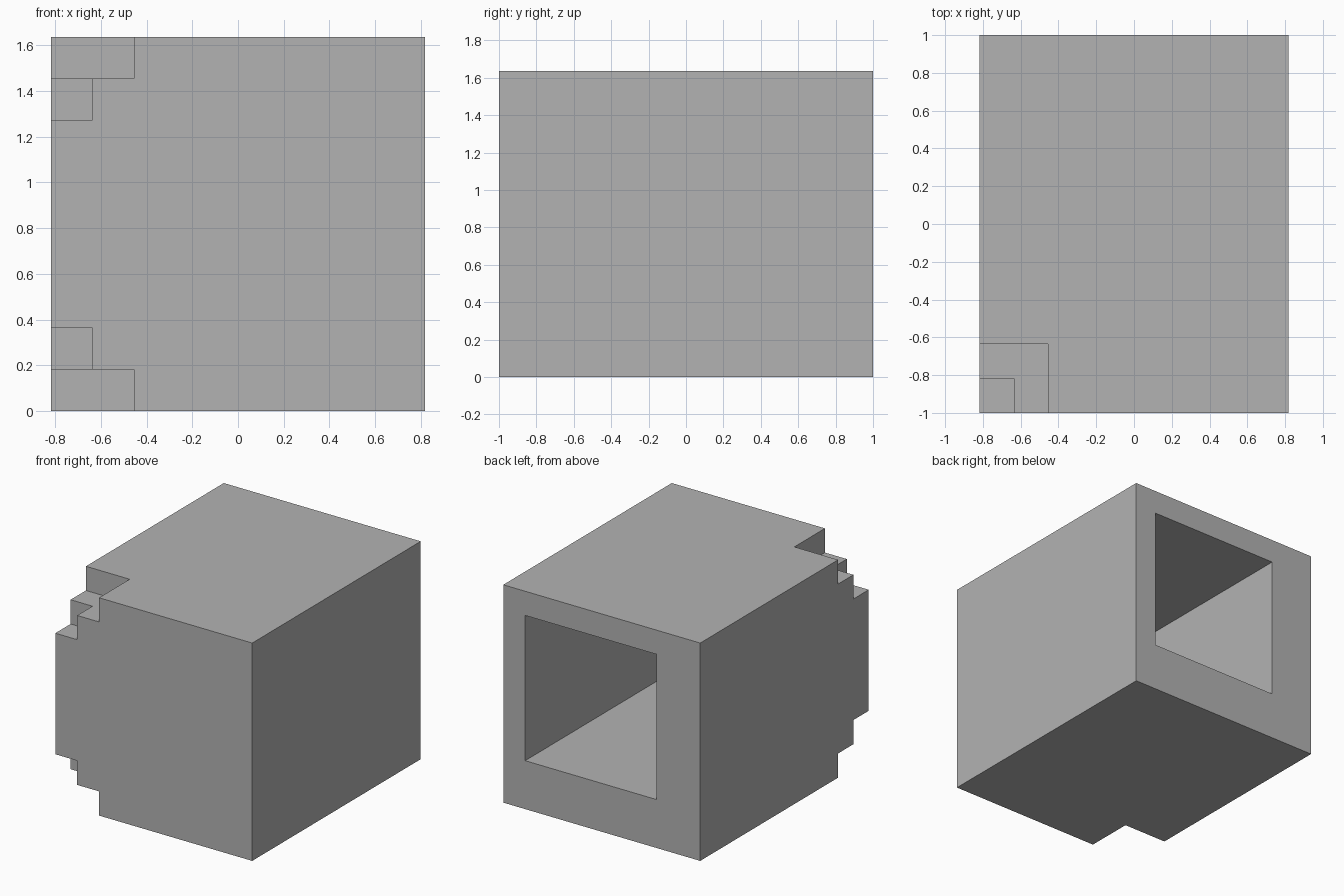
import bpy
from mathutils import Vector

if "Cube" in bpy.data.objects:
    bpy.data.objects.remove(bpy.data.objects["Cube"], do_unlink=True)

# The block is 9 x 11 x 9 cells
CELL = 2 / 11
ORIGIN = Vector((-4.5, -5.5, 0))

grey = bpy.data.materials.new("plain grey")
grey.use_nodes = True
grey.diffuse_color = (0.45, 0.45, 0.45, 1)
grey.node_tree.nodes["Principled BSDF"].inputs["Base Color"].default_value = grey.diffuse_color


def box(name, low, high):
    """Box between two corners, counted in cells."""
    low, high = Vector(low), Vector(high)
    bpy.ops.mesh.primitive_cube_add(size=1, location=((low + high) / 2 + ORIGIN) * CELL)
    obj = bpy.context.object
    obj.name = name
    obj.scale = (high - low) * CELL
    bpy.ops.object.transform_apply(location=True, rotation=False, scale=True)
    obj.data.materials.append(grey)
    return obj


def cut(target, low, high):
    """Remove a box from the target and discard the cutter."""
    cutter = box("cutter", low, high)
    cutter.hide_render = True
    mod = target.modifiers.new("cut", "BOOLEAN")
    mod.operation = "DIFFERENCE"
    mod.solver = "EXACT"
    mod.object = cutter
    bpy.context.view_layer.objects.active = target
    bpy.ops.object.modifier_apply(modifier=mod.name)
    bpy.data.objects.remove(cutter, do_unlink=True)


# Main body
block = box("hollow_block", (0, 0, 0), (9, 11, 9))

# Deep square cavity opening at the back
cut(block, (2, 2, 2), (8, 12, 8))

# Stepped notches in the upper and lower front corners
for width, depth in ((2, 1), (1, 2)):
    cut(block, (-1, -1, 9 - depth), (width, width, 10))
    cut(block, (-1, -1, -1), (width, width, depth))
